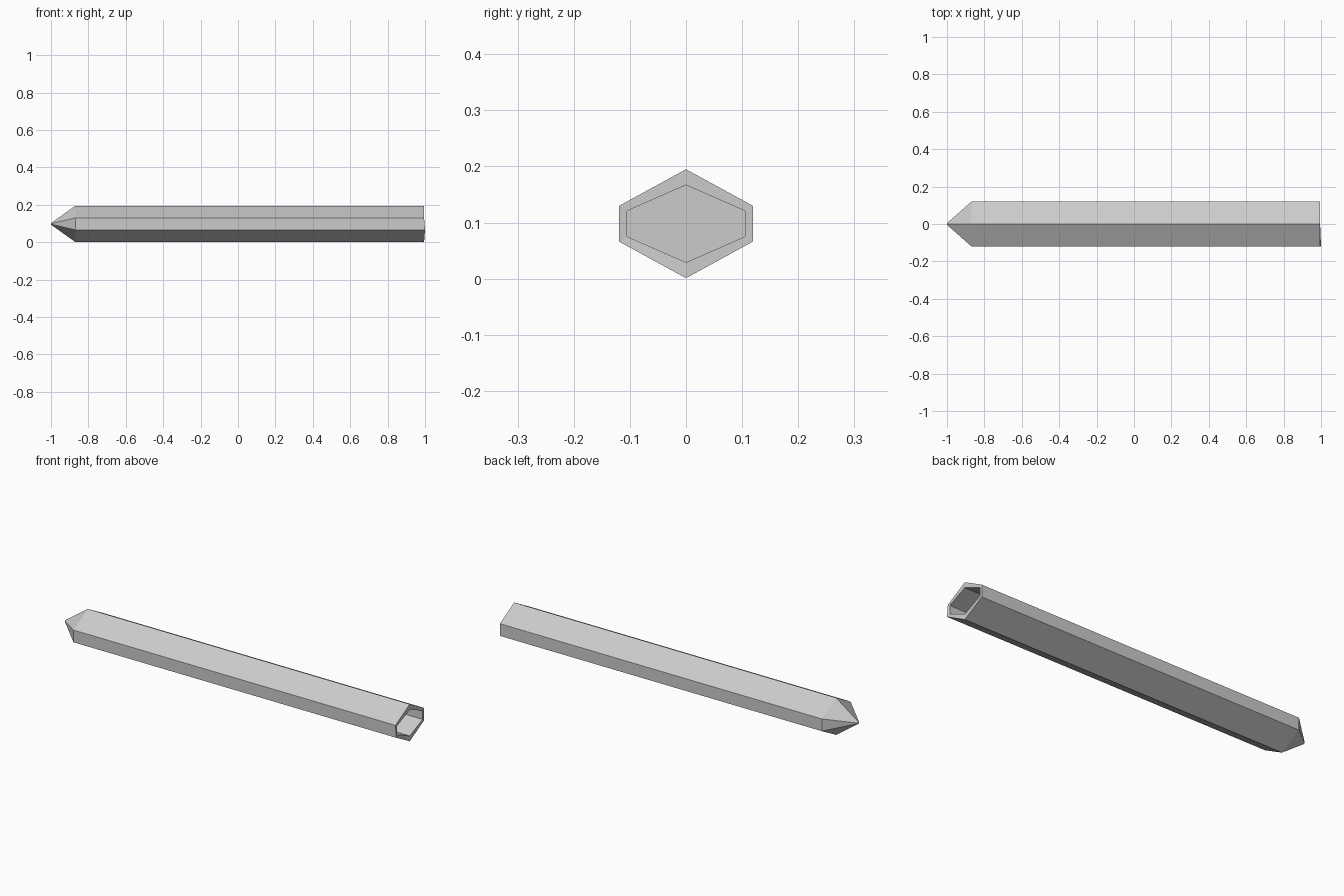
import bpy, bmesh

cube = bpy.data.objects.get("Cube")
if cube:
    bpy.data.objects.remove(cube, do_unlink=True)

# Single grey material
grey = bpy.data.materials.new("plain grey")
grey.use_nodes = True
colour = (0.6, 0.6, 0.6, 1)
grey.diffuse_color = colour
grey.node_tree.nodes["Principled BSDF"].inputs["Base Color"].default_value = colour

# Flattened hexagonal section, as (y, z) offsets from the axis
AXIS_Z = 0.098
SECTION = [(0, 0.097), (-0.119, 0.032), (-0.119, -0.032),
           (0, -0.097), (0.119, -0.032), (0.119, 0.032)]

# Stations along the shaft: (x, section scale), tip to open end, then into the socket
STATIONS = [(-1, 0.04), (-0.87, 1), (0.995, 1)]
SOCKET = [(0.995, (0.885, 0.71)), (0.87, (0.885, 0.71))]


def ring(bm, x, sy, sz):
    return [bm.verts.new((x, y * sy, AXIS_Z + z * sz)) for y, z in SECTION]


def bridge(bm, a, b):
    for i in range(len(a)):
        j = (i + 1) % len(a)
        bm.faces.new((a[i], a[j], b[j], b[i]))


bm = bmesh.new()
rings = [ring(bm, x, s, s) for x, s in STATIONS]
rings += [ring(bm, x, sy, sz) for x, (sy, sz) in SOCKET]
for a, b in zip(rings, rings[1:]):
    bridge(bm, a, b)

# Blunt tip and socket floor
bm.faces.new(rings[0])
bm.faces.new(rings[-1])

# The front lower corner of the open end stands very slightly proud
rings[2][2].co.x = 1.0

bmesh.ops.recalc_face_normals(bm, faces=bm.faces)
mesh = bpy.data.meshes.new("hexagonal_shaft")
bm.to_mesh(mesh)
bm.free()
mesh.materials.append(grey)
shaft = bpy.data.objects.new("hexagonal_shaft", mesh)
bpy.context.collection.objects.link(shaft)
